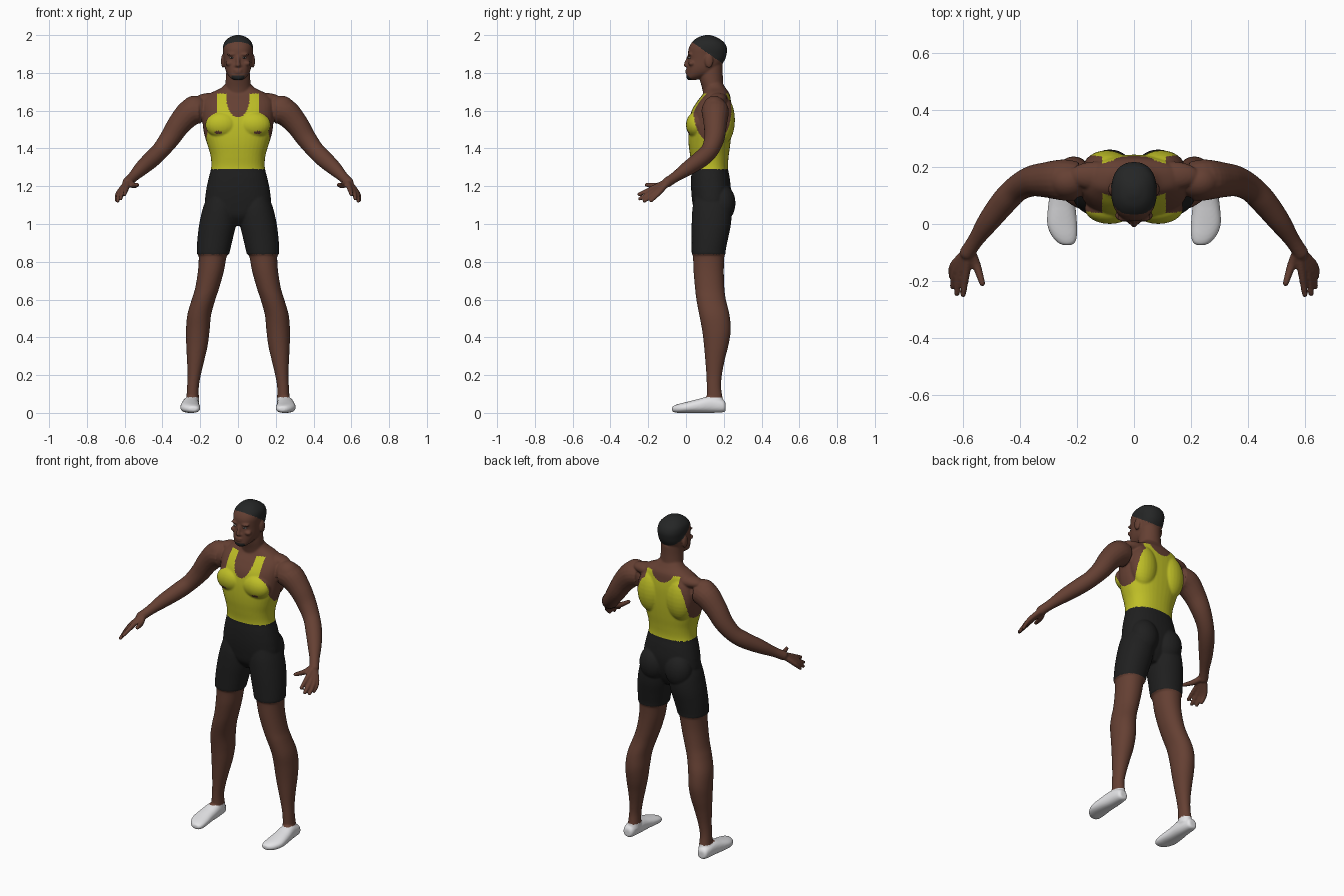
import bpy, bmesh, math
from mathutils import Vector, Matrix

cube = bpy.data.objects.get("Cube")
if cube:
    bpy.data.objects.remove(cube)


def material(name, rgb):
    m = bpy.data.materials.new(name)
    m.use_nodes = True
    m.diffuse_color = (*rgb, 1)
    m.node_tree.nodes["Principled BSDF"].inputs["Base Color"].default_value = (*rgb, 1)
    return m


SKIN = material("brown skin", (.13, .051, .033))
YELLOW = material("yellow cloth", (.52, .52, .02))
BLACK = material("black cloth", (.014, .014, .014))
HAIR = material("dark hair", (.018, .019, .019))
WHITE = material("white shoe", (.8, .8, .82))
EYE = material("eye white", (.45, .42, .4))

SIDES = (1, -1)
bm = bmesh.new()


def smooth_rows(rows, steps=5):
    """Catmull-Rom interpolation of every column of the rows."""
    out = []
    for i in range(len(rows) - 1):
        a, b, c, d = (rows[max(0, min(len(rows) - 1, i + k))] for k in (-1, 0, 1, 2))
        for s in range(steps):
            t = s / steps
            out.append([q + .5 * t * (r - p + t * (2*p - 5*q + 4*r - e + t * (3*(q - r) + e - p)))
                        for p, q, r, e in zip(a, b, c, d)])
    return out + [list(rows[-1])]


def skin_rings(rings):
    loops = [[bm.verts.new(p) for p in ring] for ring in rings]
    n = len(loops[0])
    for lo, hi in zip(loops, loops[1:]):
        for i in range(n):
            bm.faces.new((lo[i], lo[(i + 1) % n], hi[(i + 1) % n], hi[i]))
    bm.faces.new(loops[0][::-1])
    bm.faces.new(loops[-1])


def power(v, n):
    return math.copysign(abs(v) ** (2 / n), v)


def loft(rows, side=1, along="z", n=2.3, count=40):
    """Rows are (position, x from, x to, depth from, depth to)."""
    rings = []
    for t, x0, x1, b0, b1 in smooth_rows(rows):
        ring = []
        for k in range(count):
            a = math.tau * k / count
            x = side * ((x0 + x1) / 2 + (x1 - x0) / 2 * power(math.cos(a), n))
            b = (b0 + b1) / 2 + (b1 - b0) / 2 * power(math.sin(a), n)
            ring.append((x, b, t) if along == "z" else (x, t, b))
        rings.append(ring)
    skin_rings(rings)


def centred(rows):
    return [(z, -w, w, f, b) for z, w, f, b in rows]


def tube(rows, side=1, count=20):
    """Rows are (x, y, z, radius) along a limb."""
    rows = smooth_rows(rows)
    pts = [Vector((side * r[0], r[1], r[2])) for r in rows]
    rings = []
    for i, p in enumerate(pts):
        d = pts[min(i + 1, len(pts) - 1)] - pts[max(i - 1, 0)]
        q = d.to_track_quat("Z", "Y")
        rings.append([p + q @ Vector((math.cos(a), math.sin(a), 0)) * rows[i][3]
                      for a in (math.tau * k / count for k in range(count))])
    skin_rings(rings)
    blob(pts[-1], [rows[-1][3]] * 3)


def blob(centre, radii, side=1, target=None):
    m = Matrix.Translation((side * centre[0], centre[1], centre[2]))
    bmesh.ops.create_uvsphere(target or bm, u_segments=24, v_segments=16, radius=1,
                              matrix=m @ Matrix.Diagonal((*radii, 1)))


# Torso and neck
loft(centred([
    (.99, .05, .09, .18), (1.04, .13, .05, .21), (1.1, .172, .036, .23),
    (1.17, .17, .028, .238), (1.24, .156, .027, .232), (1.3, .142, .03, .222),
    (1.36, .145, .022, .226), (1.42, .162, .014, .234), (1.48, .18, .012, .24),
    (1.54, .188, .016, .243), (1.6, .19, .03, .243), (1.65, .185, .06, .238),
    (1.69, .15, .09, .23), (1.72, .09, .1, .21), (1.75, .06, .1, .19)]))
loft(centred([(1.64, .08, .1, .22), (1.72, .069, .085, .2),
              (1.78, .064, .07, .195), (1.84, .06, .08, .195)]), n=2)

# Head, nose and lips
loft(centred([
    (1.762, .02, .01, .05), (1.775, .042, .002, .09), (1.8, .06, .003, .15),
    (1.83, .07, .006, .18), (1.87, .075, .011, .206), (1.9, .078, .011, .215),
    (1.93, .08, .014, .217), (1.96, .073, .03, .203), (1.985, .05, .058, .17),
    (1.997, .024, .09, .14), (2, .008, .105, .125)]))
tube([(0, .016, 1.888, .009), (0, .004, 1.86, .01), (0, .001, 1.842, .013)])
blob((0, .008, 1.814), (.025, .012, .006))
blob((0, .008, 1.802), (.022, .012, .007))

ARM = [(.2, .15, 1.6, .068), (.25, .155, 1.592, .072), (.31, .155, 1.53, .062),
       (.36, .15, 1.455, .054), (.41, .125, 1.39, .047), (.455, .08, 1.345, .046),
       (.51, .01, 1.295, .039), (.555, -.055, 1.25, .028), (.585, -.1, 1.22, .027)]
WRIST = (.578, -.09, 1.228, .018)
FINGERS = [((.59, -.175, 1.19, .014), (.6, -.248, 1.157, .01)),
           ((.61, -.17, 1.175, .014), (.622, -.245, 1.133, .01)),
           ((.625, -.16, 1.167, .014), (.637, -.22, 1.122, .01)),
           ((.635, -.145, 1.162, .013), (.642, -.185, 1.122, .009)),
           ((.555, -.14, 1.205, .016), (.533, -.208, 1.207, .011))]
LEG = [(1.14, .02, .165, .045, .22), (1.08, .005, .187, .034, .24), (1, .01, .205, .03, .238),
       (.92, .028, .215, .03, .222), (.86, .042, .218, .03, .21), (.84, .047, .217, .031, .208),
       (.828, .06, .208, .037, .203), (.75, .075, .212, .04, .2), (.66, .1, .227, .048, .203),
       (.6, .12, .245, .055, .211), (.52, .142, .268, .07, .23), (.44, .15, .275, .085, .237),
       (.36, .16, .274, .095, .225), (.28, .178, .27, .102, .205), (.2, .197, .267, .108, .19),
       (.13, .208, .27, .11, .186), (.05, .205, .275, .11, .2)]
SHOE = [(.21, .23, .27, .012, .05), (.195, .217, .283, .003, .07), (.13, .207, .292, 0, .088),
        (.06, .205, .302, 0, .072), (0, .2, .305, 0, .057), (-.04, .2, .29, 0, .047),
        (-.065, .207, .268, .004, .038), (-.074, .22, .25, .012, .03)]
# Muscles and facial forms: centre, radii
FORMS = [((.085, .055, 1.525), (.088, .055, .07)),     # chest
         ((.095, .195, 1.55), (.085, .064, .13)),      # upper back
         ((.085, .19, 1.11), (.082, .072, .1)),        # seat
         ((.23, .15, 1.605), (.075, .064, .074)),      # shoulder
         ((.13, .17, 1.66), (.1, .05, .035)),          # trapezius
         ((.032, .02, 1.898), (.028, .012, .008)),     # brow
         ((.013, .01, 1.838), (.008, .01, .007)),      # nostril
         ((.045, .03, 1.85), (.022, .018, .014)),      # cheek
         ((.08, .122, 1.862), (.01, .022, .036))]      # ear
for s in SIDES:
    tube(ARM, s)
    for knuckle, tip in FINGERS:
        tube([WRIST, knuckle, tip], s, 12)
    loft(LEG, s, n=2.1)
    loft(SHOE, s, along="y")
    for centre, radii in FORMS:
        blob(centre, radii, s)

# Fuse the forms into one continuous surface
bmesh.ops.recalc_face_normals(bm, faces=bm.faces)
rough_mesh = bpy.data.meshes.new("rough")
bm.to_mesh(rough_mesh)
bm.free()
rough = bpy.data.objects.new("rough", rough_mesh)
bpy.context.collection.objects.link(rough)
fuse = rough.modifiers.new("fuse", "REMESH")
fuse.mode = "VOXEL"
fuse.voxel_size = .0052
relax = rough.modifiers.new("relax", "SMOOTH")
relax.factor, relax.iterations = .5, 4
graph = bpy.context.evaluated_depsgraph_get()
body = bpy.data.meshes.new_from_object(rough.evaluated_get(graph))
bpy.data.objects.remove(rough)


def inside(a, b, ra, rb):
    return (a / ra) ** 2 + (b / rb) ** 2 < 1


def part_at(c):
    """Name of the garment or skin area at a point of the surface."""
    x, y, z = abs(c.x), c.y, c.z
    if z < .083:
        return "shoes"
    if .84 < z < 1.29 and x < .3:
        return "shorts"
    if 1.29 <= z < 1.69:
        front = y < .14
        edge = .187 - .27 * max(0, z - 1.48)
        scoop = inside(x, z - 1.68, .062, .115) if front else inside(x, z - 1.7, .07, .06)
        armhole = x > .11 and inside(y - .14, z - 1.6, .1, .17)
        spot = front and inside(x - .105, z - 1.485, .02, .008)
        if x < edge and not (scoop or armhole or spot):
            return "tank_top"
    if z > 1.8 and z > 1.965 - .7 * (y - .03):
        return "hair"
    if 1.755 < z < 1.787 and x < .034 and y < .03:
        return "beard"
    return "skin"


# Separate the surface into named parts
PARTS = {"skin": SKIN, "tank_top": YELLOW, "shorts": BLACK,
         "shoes": WHITE, "hair": HAIR, "beard": HAIR}


def add_object(name, part, mat):
    mesh = bpy.data.meshes.new(name)
    part.to_mesh(mesh)
    part.free()
    mesh.materials.clear()
    mesh.materials.append(mat)
    mesh.shade_smooth()
    bpy.context.collection.objects.link(bpy.data.objects.new(name, mesh))


for name, mat in PARTS.items():
    part = bmesh.new()
    part.from_mesh(body)
    other = [f for f in part.faces if part_at(f.calc_center_median()) != name]
    bmesh.ops.delete(part, geom=other, context="FACES")
    add_object(name, part, mat)

# Eyes
for label, mat, depth, radii in (("eyes", EYE, .02, (.011, .011, .0045)),
                                 ("irises", HAIR, .012, (.004, .004, .004))):
    part = bmesh.new()
    for s in SIDES:
        blob((.033, depth, 1.88), radii, s, part)
    add_object(label, part, mat)
